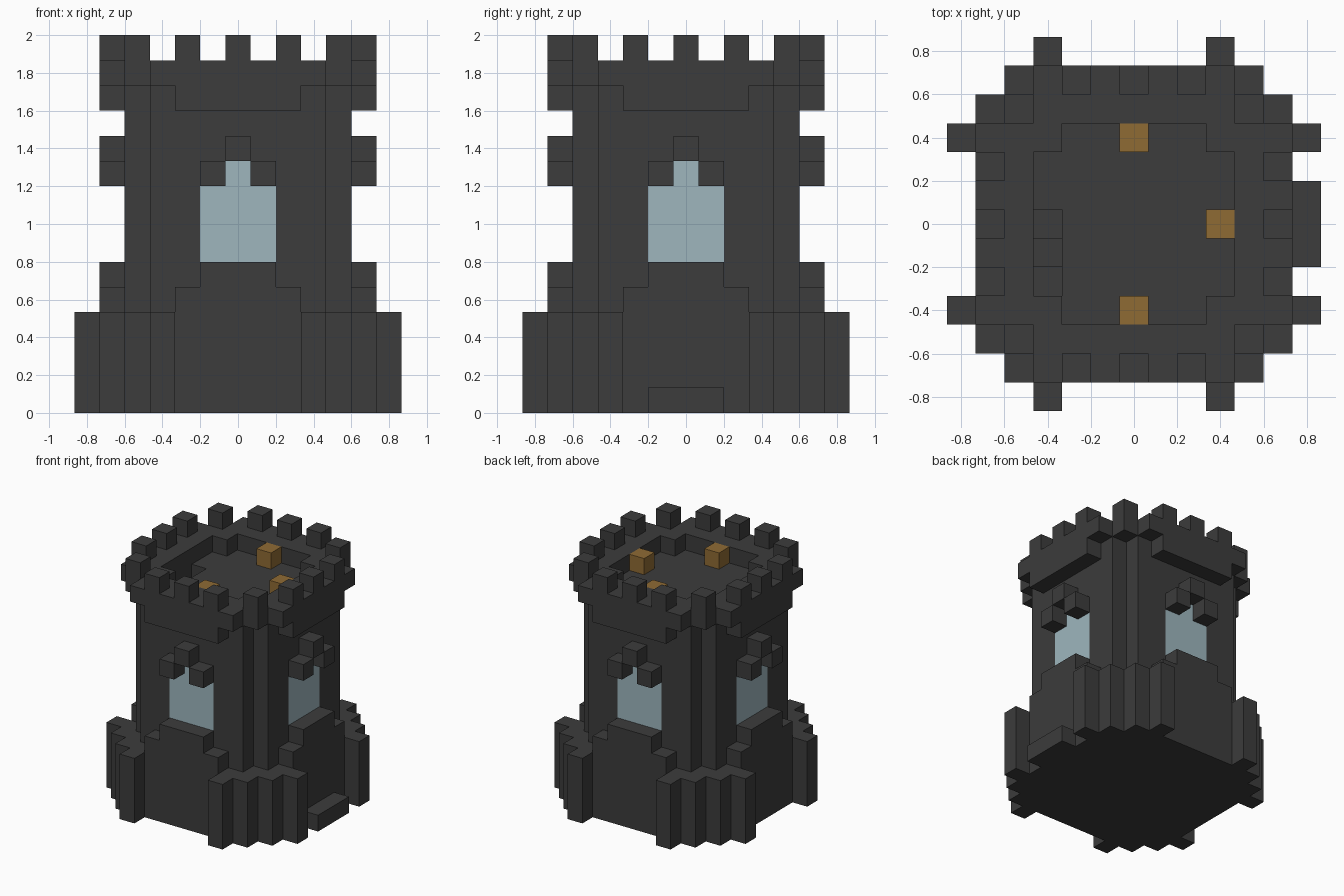
import bpy, bmesh
from mathutils import Vector

cube = bpy.data.objects.get("Cube")
if cube:
    bpy.data.objects.remove(cube, do_unlink=True)

U = 2 / 15  # block size


def material(name, rgb):
    m = bpy.data.materials.new(name)
    m.use_nodes = True
    m.diffuse_color = (*rgb, 1)
    bsdf = m.node_tree.nodes["Principled BSDF"]
    bsdf.inputs["Base Color"].default_value = (*rgb, 1)
    bsdf.inputs["Roughness"].default_value = 0.9
    return m


stone = material("dark stone", (0.045, 0.045, 0.045))
glass = material("pale blue glass", (0.342, 0.468, 0.515))
amber = material("amber lamp", (0.275, 0.147, 0.034))


def box(x, y, z):
    """Blocks in inclusive ranges along each axis."""
    return {(i, j, k) for i in range(x[0], x[1] + 1)
            for j in range(y[0], y[1] + 1) for k in range(z[0], z[1] + 1)}


def around(cells):
    """Repeat blocks on all four sides."""
    out = set()
    for _ in range(4):
        cells = {(-j, i, k) for i, j, k in cells}
        out |= cells
    return out


def column(i, j, low, high):
    return box((i, i), (j, j), (low, high))


# Windows, set flush in the shaft walls
window = around(box((-1, 1), (-4, -4), (6, 8)) | column(0, -4, 9, 9))

# Shaft with notched corners
shaft = around(box((-3, 3), (-4, 3), (0, 12))) - window

# Stair sinking into the roof floor
for step in range(3):
    shaft -= column(-3, -step, 12 - step, 12)

# Stepped plinth walls under the windows
plinth = around(box((-2, 2), (-5, -5), (0, 4)) | box((-1, 1), (-5, -5), (5, 5)))

# Zigzag corner buttresses
buttress = set()
for i in range(3, 7):
    buttress |= column(i, 9 - i, 0, 3)
for i in range(3, 6):
    buttress |= column(i, 8 - i, 0, 3)
buttress = around(buttress)

# Door step on the left side
door_step = box((6, 6), (-1, 1), (0, 0))

# Stone hoods above the windows
hood = around(column(-1, -5, 9, 9) | column(1, -5, 9, 9) | column(0, -5, 10, 10))

# Flared parapet ring
parapet = around(box((-2, 2), (-5, -5), (12, 13)) | box((-3, 3), (-5, -4), (13, 13))
                 | column(4, 4, 13, 13) | column(3, 3, 13, 13))

# Battlements
merlons = around(column(-2, -5, 14, 14) | column(0, -5, 14, 14)
                 | column(2, -5, 14, 14) | column(4, 4, 14, 14))

# Roof lamps
lamps = column(0, 3, 13, 13) | column(0, -3, 13, 13) | column(3, 0, 13, 13)

parts = [("shaft", shaft, stone), ("windows", window, glass),
         ("plinth", plinth, stone), ("corner_buttresses", buttress, stone),
         ("door_step", door_step, stone), ("window_hoods", hood, stone),
         ("parapet", parapet, stone), ("battlements", merlons, stone),
         ("roof_lamps", lamps, amber)]
solid = set().union(*(cells for _, cells, _ in parts))


def build(name, cells, mat):
    """Skin the exposed sides of the blocks and merge flat areas."""
    bm = bmesh.new()
    for cell in sorted(cells):
        centre = Vector((cell[0], cell[1], cell[2] + 0.5))
        for axis in range(3):
            for sign in (-1, 1):
                n = Vector((0, 0, 0))
                n[axis] = sign
                if tuple(int(a + b) for a, b in zip(cell, n)) in solid:
                    continue
                a = Vector((0, 0, 0))
                a[(axis + 1) % 3] = 0.5
                b = n.cross(a)
                mid = centre + n / 2
                bm.faces.new([bm.verts.new((mid + c) * U)
                              for c in (-a - b, a - b, a + b, b - a)])
    bmesh.ops.remove_doubles(bm, verts=bm.verts, dist=0.001)
    bmesh.ops.dissolve_limit(bm, angle_limit=0.01, verts=bm.verts, edges=bm.edges)
    mesh = bpy.data.meshes.new(name)
    bm.to_mesh(mesh)
    bm.free()
    mesh.materials.append(mat)
    bpy.context.collection.objects.link(bpy.data.objects.new(name, mesh))


for part in parts:
    build(*part)
